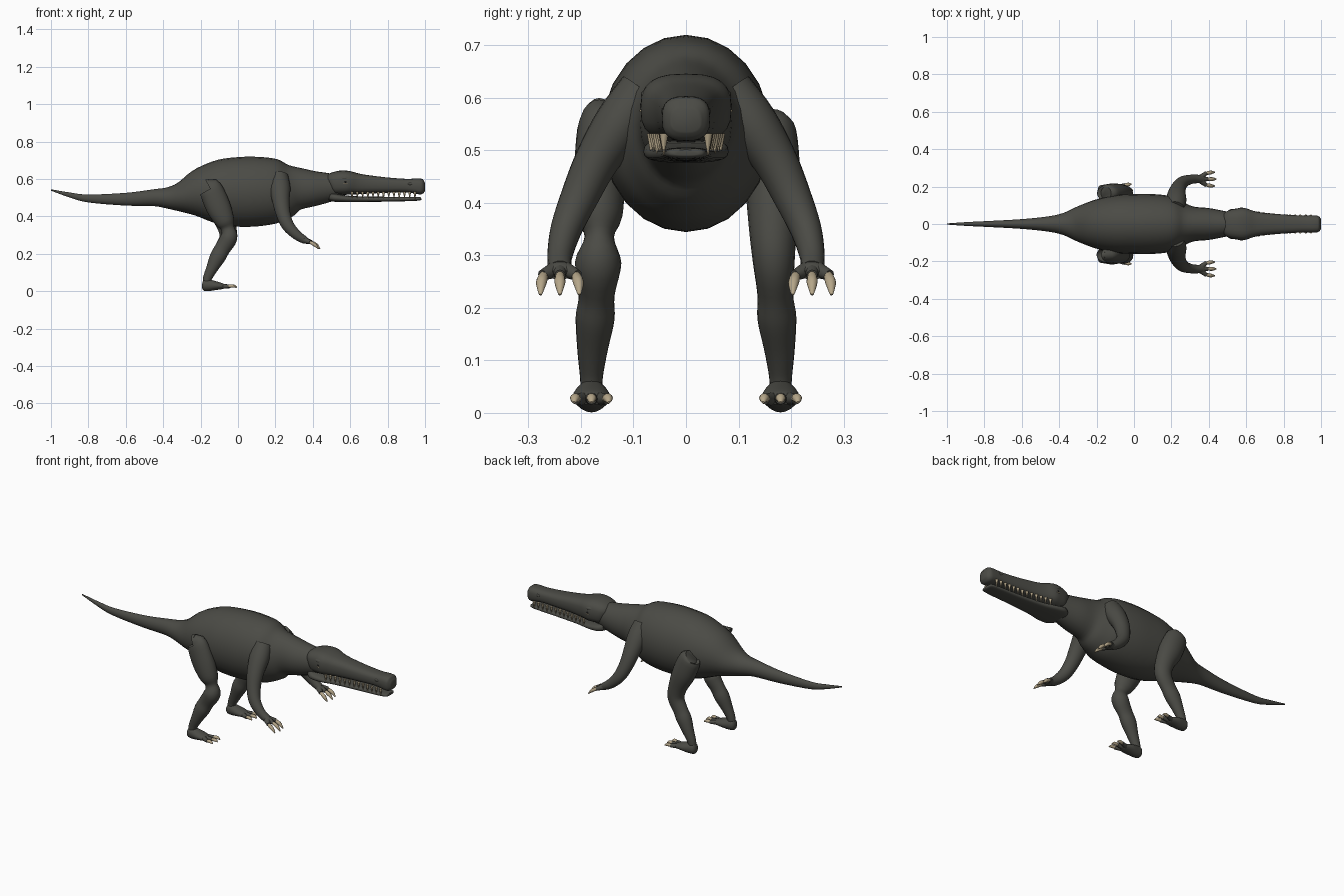
import bpy, bmesh, math
from mathutils import Vector, Matrix

if "Cube" in bpy.data.objects:
    bpy.data.objects.remove(bpy.data.objects["Cube"], do_unlink=True)


def material(name, rgb):
    m = bpy.data.materials.new(name)
    m.use_nodes = True
    m.diffuse_color = (*rgb, 1)
    m.node_tree.nodes["Principled BSDF"].inputs["Base Color"].default_value = (*rgb, 1)
    return m


SKIN = material("dark grey green skin", (0.07, 0.07, 0.06))
IVORY = material("ivory claw", (0.46, 0.38, 0.25))
BLACK = material("black eye", (0.008, 0.008, 0.008))


def finish(bm, name, mat):
    bmesh.ops.recalc_face_normals(bm, faces=bm.faces)
    mesh = bpy.data.meshes.new(name)
    bm.to_mesh(mesh)
    bm.free()
    mesh.materials.append(mat)
    obj = bpy.data.objects.new(name, mesh)
    bpy.context.collection.objects.link(obj)
    bpy.ops.object.select_all(action='DESELECT')
    obj.select_set(True)
    bpy.context.view_layer.objects.active = obj
    bpy.ops.object.shade_smooth_by_angle(angle=math.radians(50))
    return obj


def resample(rows, steps):
    """Catmull-Rom interpolation of station rows."""
    rows = [Vector(r) for r in rows]
    out = []
    for i in range(len(rows) - 1):
        a, b, c = rows[max(i - 1, 0)], rows[i], rows[i + 1]
        d = rows[min(i + 2, len(rows) - 1)]
        for k in range(steps):
            t = k / steps
            out.append(b + (c - a) * t / 2 + (a * 2 - b * 5 + c * 4 - d) * t * t / 2
                       + (b * 3 - a - c * 3 + d) * t ** 3 / 2)
    return out + [rows[-1]]


def sweep(bm, rows, sides=24, steps=4, power=1.0):
    """Skin rings along a path; each row is x, y, z, height radius, side radius."""
    rows = resample(rows, steps)
    rings = []
    for i, r in enumerate(rows):
        ahead, behind = rows[min(i + 1, len(rows) - 1)], rows[max(i - 1, 0)]
        tangent = Vector(ahead[:3]) - Vector(behind[:3])
        tangent.normalize()
        up = tangent.cross(Vector((0, 1, 0))).normalized()
        side = up.cross(tangent)
        ring = []
        for k in range(sides):
            a = math.tau * k / sides
            c, s = math.cos(a), math.sin(a)
            c = math.copysign(abs(c) ** power, c)
            s = math.copysign(abs(s) ** power, s)
            ring.append(bm.verts.new(Vector(r[:3]) + up * r[3] * s + side * r[4] * c))
        rings.append(ring)
    for lo, hi in zip(rings, rings[1:]):
        for k in range(sides):
            j = (k + 1) % sides
            bm.faces.new((lo[k], lo[j], hi[j], hi[k]))
    bm.faces.new(rings[0])
    bm.faces.new(rings[-1])


def centred(rows):
    """Stations on the centre plane: x, bottom, top, half width."""
    return [(x, 0, (lo + hi) / 2, (hi - lo) / 2, w) for x, lo, hi, w in rows]


def part(name, rows, mat=SKIN, **kw):
    bm = bmesh.new()
    sweep(bm, rows, **kw)
    return finish(bm, name, mat)


# Tail, trunk and neck
part("body", centred([
    (-1, .538, .545, .003), (-.9, .502, .528, .01), (-.8, .475, .517, .015),
    (-.6, .458, .526, .026), (-.45, .455, .545, .042), (-.37, .44, .558, .062),
    (-.3, .42, .588, .095), (-.2, .385, .66, .132), (-.1, .357, .703, .154),
    (0, .345, .717, .16), (.1, .347, .719, .16), (.2, .363, .71, .148),
    (.26, .39, .69, .118), (.32, .432, .664, .093), (.4, .453, .645, .085),
    (.48, .475, .633, .07), (.56, .5, .62, .055)]))

# Skull with long snout, and lower jaw
part("upper_head", centred([
    (.49, .52, .62, .06), (.51, .516, .635, .074), (.55, .515, .645, .083),
    (.59, .516, .643, .086), (.64, .518, .63, .07), (.7, .522, .62, .059),
    (.8, .526, .608, .051), (.9, .528, .601, .045), (.96, .52, .603, .046),
    (.985, .518, .598, .043), (1, .535, .58, .028)]), power=.72)
part("lower_jaw", centred([
    (.49, .485, .53, .06), (.52, .478, .522, .08), (.58, .476, .512, .077),
    (.66, .477, .507, .06), (.8, .479, .505, .048), (.92, .482, .505, .043),
    (.97, .485, .504, .037), (.98, .49, .501, .025)]), power=.7)

# Teeth down both sides of the snout
bm = bmesh.new()
for side in (1, -1):
    for i in range(13):
        x = .61 + i * .028
        length = .034 if i % 3 else .042
        y = .066 - .02 * min(1, i / 6) - .004 * i / 12
        place = Matrix.Translation((x, side * y, .532 - length / 2)) @ Matrix.Rotation(math.pi, 4, 'X')
        bmesh.ops.create_cone(bm, cap_ends=True, segments=8, radius1=.0085,
                              radius2=.001, depth=length, matrix=place)
finish(bm, "teeth", IVORY)


def ball(name, centre, size, mat):
    bm = bmesh.new()
    bmesh.ops.create_uvsphere(bm, u_segments=16, v_segments=10, radius=1,
                              matrix=Matrix.Translation(centre) @ Matrix.Diagonal((*size, 1)))
    finish(bm, name, mat)


def digits(name, side, root, knuckle, tip, spread, radius):
    """Three fanned toes or fingers with curved claws."""
    toes, claws = bmesh.new(), bmesh.new()
    for f in (-1, 0, 1):
        a = Vector(root) + Vector((0, f * spread * .3, 0))
        b = Vector(knuckle) + Vector((-abs(f) * .008, f * spread * .9, 0))
        c = Vector(tip) + Vector((-abs(f) * .008, f * spread, 0))
        mid = (b + c) / 2 + Vector((0, 0, .005))
        sweep(toes, [(*a, radius * 1.2, radius * 1.2), (*a.lerp(b, .5), radius, radius),
                     (*b, radius * .8, radius * .8)], sides=12)
        sweep(claws, [(*b.lerp(a, .15), radius * .6, radius * .6),
                      (*mid, radius * .75, radius * .8), (*c, .002, .003)], sides=10)
    finish(toes, side + name, SKIN)
    finish(claws, side + name + "_claws", IVORY)


def limb(rows, s):
    return [(x, y * s, z, a, b) for x, y, z, a, b in rows]


SHIN = [(-.085, .17, .225, .042, .034), (-.11, .173, .18, .042, .037),
        (-.14, .178, .12, .031, .029), (-.163, .18, .07, .024, .022),
        (-.168, .18, .035, .02, .02)]
SMOOTH_THIGH = [(-.15, .165, .55, .035, .03), (-.143, .165, .537, .06, .045),
                (-.105, .165, .45, .066, .052), (-.065, .165, .36, .052, .046),
                (-.053, .167, .29, .046, .04)]
PINCHED_THIGH = [(-.15, .165, .55, .05, .032), (-.143, .165, .54, .063, .042),
                 (-.105, .165, .45, .066, .048), (-.07, .165, .375, .052, .044),
                 (-.055, .165, .335, .036, .028), (-.048, .167, .287, .045, .044)]
ARM = [(.22, .08, .61, .05, .05), (.225, .125, .55, .055, .05),
       (.23, .17, .48, .046, .042), (.243, .203, .41, .038, .036),
       (.268, .228, .35, .033, .03), (.315, .24, .3, .026, .024),
       (.36, .24, .272, .02, .022)]
FOOT = [(-.192, .18, .035, .012, .015), (-.182, .18, .034, .03, .026),
        (-.155, .18, .032, .031, .031), (-.12, .18, .03, .024, .036),
        (-.085, .18, .027, .016, .032), (-.07, .18, .025, .009, .024)]

# Paired parts
for side, s in (("left_", 1), ("right_", -1)):
    thigh = SMOOTH_THIGH if s > 0 else PINCHED_THIGH
    part(side + "leg", limb(thigh + SHIN, s), sides=20)
    part(side + "foot", limb(FOOT, s), sides=20)
    part(side + "arm", limb(ARM, s), sides=20)
    part(side + "palm", limb([(.345, .24, .28, .018, .02), (.365, .24, .27, .017, .026),
                              (.38, .24, .263, .01, .024)], s), sides=16)
    digits("toes", side, (-.1, .18 * s, .027), (-.04, .18 * s, .026),
           (-.005, .18 * s, .02), .033, .012)
    digits("fingers", side, (.36, .24 * s, .272), (.395, .24 * s, .262),
           (.44, .24 * s, .225), .037, .013)
    ball(side + "brow", (.572, .066 * s, .605), (.03, .02, .014), SKIN)
    ball(side + "eye", (.575, .079 * s, .584), (.011, .009, .009), BLACK)
    ball(side + "eyelid", (.575, .079 * s, .575), (.014, .01, .004), IVORY)
    ball(side + "nostril", (.92, .042 * s, .574), (.012, .005, .007), SKIN)
